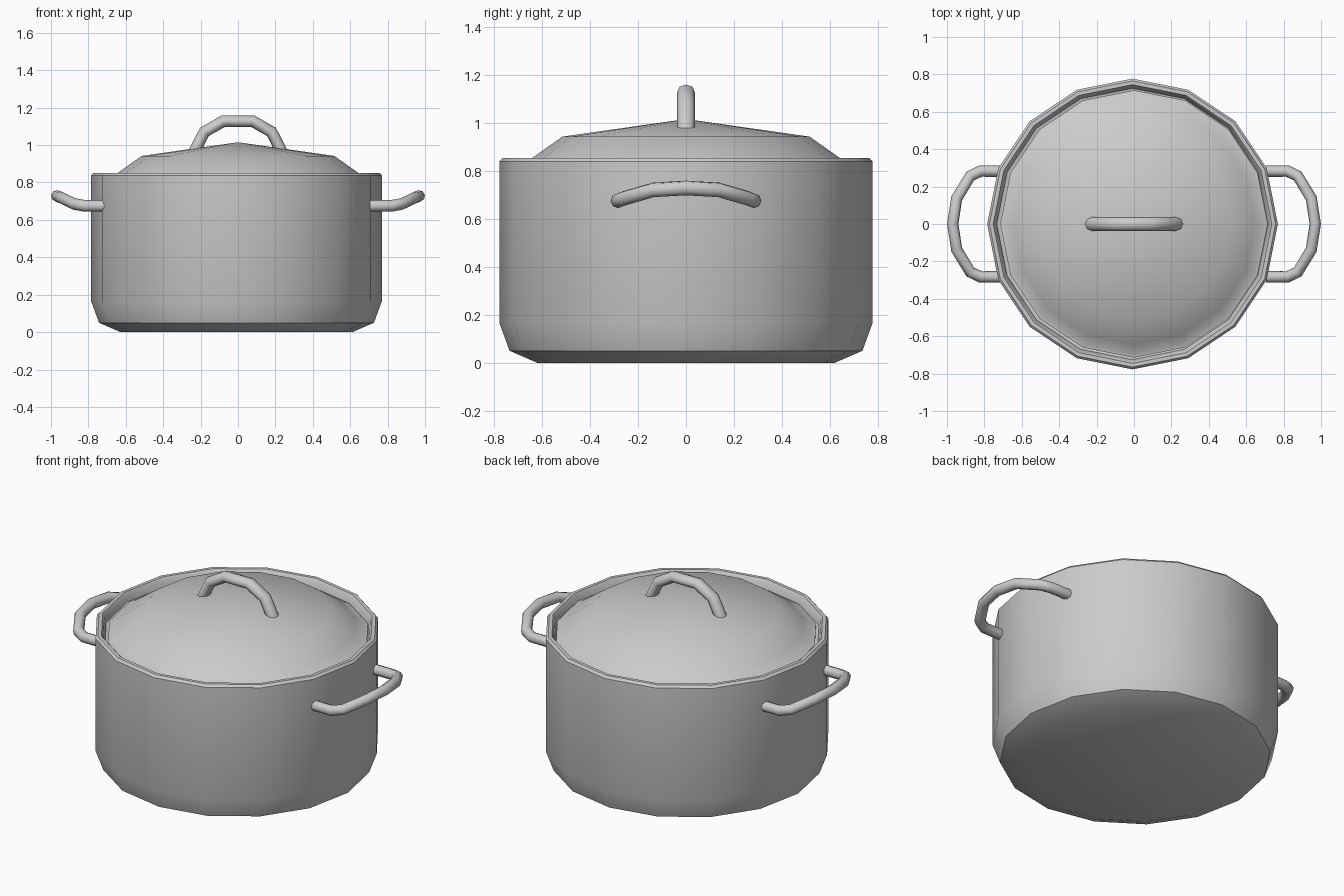
import bpy, bmesh
from math import sin, cos, pi, radians

if "Cube" in bpy.data.objects:
    bpy.data.objects.remove(bpy.data.objects["Cube"])

SIDES = 16


def smooth(obj, angle=40):
    bpy.ops.object.select_all(action='DESELECT')
    obj.select_set(True)
    bpy.context.view_layer.objects.active = obj
    bpy.ops.object.shade_smooth_by_angle(angle=radians(angle))


def lathe(name, profile, x=0.0):
    """Revolve an (r, z) profile; r = 0 ends become single poles."""
    bm = bmesh.new()
    rings = []
    for r, z in profile:
        n = SIDES if r > 0 else 1
        rings.append([bm.verts.new((r * cos(2 * pi * i / SIDES), r * sin(2 * pi * i / SIDES), z))
                      for i in range(n)])
    for a, b in zip(rings, rings[1:]):
        for i in range(SIDES):
            j = (i + 1) % SIDES
            quad = [a[i % len(a)], a[j % len(a)], b[j % len(b)], b[i % len(b)]]
            bm.faces.new(list(dict.fromkeys(quad)))
    bmesh.ops.recalc_face_normals(bm, faces=bm.faces)
    mesh = bpy.data.meshes.new(name)
    bm.to_mesh(mesh)
    bm.free()
    obj = bpy.data.objects.new(name, mesh)
    bpy.context.collection.objects.link(obj)
    obj.location.x = x
    smooth(obj)
    return obj


def tube(name, points, radius):
    """Round capped bar along a path of points."""
    curve = bpy.data.curves.new(name, 'CURVE')
    curve.dimensions = '3D'
    curve.bevel_depth = radius
    curve.bevel_resolution = 2
    curve.use_fill_caps = True
    spline = curve.splines.new('POLY')
    spline.points.add(len(points) - 1)
    for p, co in zip(spline.points, points):
        p.co = (*co, 1)
    obj = bpy.data.objects.new(name, curve)
    bpy.context.collection.objects.link(obj)
    bpy.ops.object.select_all(action='DESELECT')
    obj.select_set(True)
    bpy.context.view_layer.objects.active = obj
    bpy.ops.object.convert(target='MESH')
    obj = bpy.context.object
    smooth(obj, 50)
    return obj


# Hollow pot with rounded base, thick rim and an inner ledge for the lid
lathe("pot_body", [(0, 0), (0.62, 0), (0.735, 0.05), (0.777, 0.165), (0.777, 0.838),
                   (0.765, 0.852), (0.745, 0.852), (0.735, 0.838), (0.725, 0.80),
                   (0.68, 0.79), (0.68, 0.16), (0.60, 0.06), (0, 0.06)], x=-0.008)

# Domed lid resting inside the rim
lathe("lid", [(0, 1.015), (0.515, 0.942), (0.645, 0.85), (0.695, 0.815), (0.715, 0.81),
              (0.715, 0.795), (0.62, 0.80), (0.50, 0.91), (0, 0.98)])

# Arched lid handle
half = [(0.235, 0.96), (0.18, 1.07), (0.078, 1.128)]
arch = [(-x, 0, z) for x, z in half] + [(x, 0, z) for x, z in reversed(half)]
lid_handle = tube("lid_handle", arch, 0.032)
lid_handle.scale.y = 1.15

# Looped side handles, rising outwards
side = [(0.706, 0.283, 0.675), (0.82, 0.283, 0.675), (0.875, 0.257, 0.685),
        (0.948, 0.137, 0.72), (0.969, 0, 0.728)]
for label, s in (("left", -1), ("right", 1)):
    path = [(s * x, y, z) for x, y, z in side]
    path += [(x, -y, z) for x, y, z in reversed(path[:-1])]
    tube(label + "_handle", path, 0.031)
